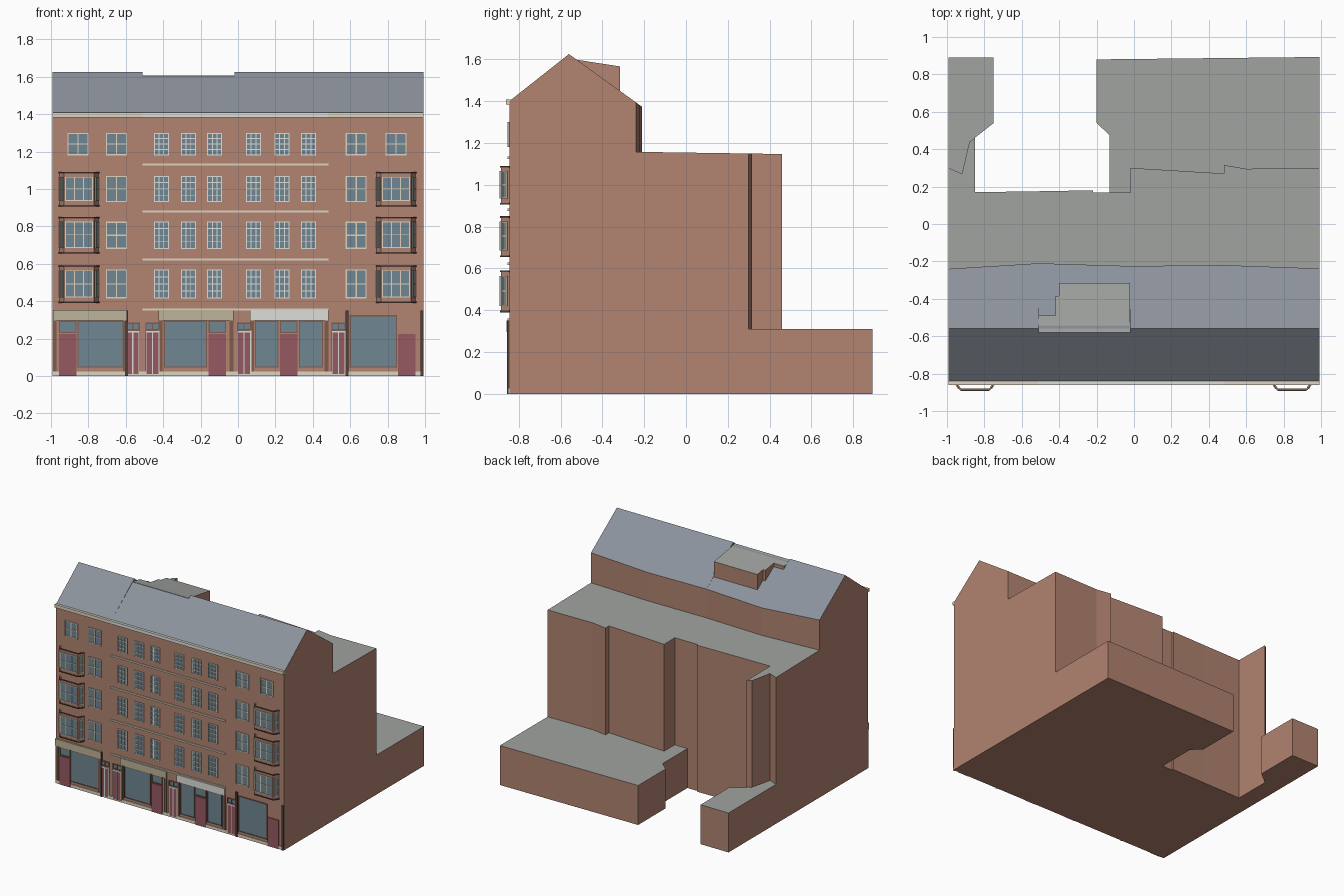
import bpy, bmesh
from mathutils import Vector

if "Cube" in bpy.data.objects:
    bpy.data.objects.remove(bpy.data.objects["Cube"])


def material(name, r, g, b):
    lin = [((c / 255 + 0.055) / 1.055) ** 2.4 for c in (r, g, b)]
    m = bpy.data.materials.new(name)
    m.diffuse_color = (*lin, 1)
    m.use_nodes = True
    m.node_tree.nodes["Principled BSDF"].inputs["Base Color"].default_value = m.diffuse_color
    return m


BRICK = material("brick", 178, 132, 113)
SLATE = material("slate", 140, 146, 156)
FLAT = material("flat_roof", 160, 163, 160)
CREAM = material("cream", 222, 212, 192)
BEIGE = material("beige", 190, 180, 152)
WHITE = material("white", 222, 222, 216)
GLASS = material("glass", 112, 134, 145)
RED = material("red_door", 150, 90, 98)
BROWN = material("brown", 128, 92, 76)
DARK = material("dark_frame", 82, 64, 58)
FRONT = -0.845


class Part:
    """One named object, collected in a bmesh with several materials."""

    def __init__(self, name, *mats):
        self.name, self.mats, self.bm = name, list(mats), bmesh.new()

    def slab(self, p, q, out, inn, z0, z1, mat):
        # upright slab along plan line p-q, from offset `out` outward to `inn` inward
        if mat not in self.mats:
            self.mats.append(mat)
        p, q = Vector(p), Vector(q)
        d = (q - p).normalized()
        n = Vector((-d.y, d.x))
        plan = (p - n * out, q - n * out, q + n * inn, p + n * inn)
        v = [self.bm.verts.new((c.x, c.y, z)) for z in (z0, z1) for c in plan]
        for f in ((3, 2, 1, 0), (4, 5, 6, 7), (0, 1, 5, 4), (1, 2, 6, 5), (2, 3, 7, 6), (3, 0, 4, 7)):
            self.bm.faces.new([v[i] for i in f]).material_index = self.mats.index(mat)

    def panel(self, x0, x1, z0, z1, mat, out=0.006):
        self.slab((x0, FRONT), (x1, FRONT), out, 0.005, z0, z1, mat)

    def window(self, p, q, z0, z1, cols, rows, mat=CREAM, bar=0.006):
        p, q = Vector(p), Vector(q)
        w = (q - p).length
        d = (q - p) / w
        self.slab(p, q, 0.003, 0.003, z0, z1, GLASS)
        for i in range(cols + 1):
            s = (w - bar) * i / cols
            self.slab(p + d * s, p + d * (s + bar), 0.008, 0.002, z0, z1, mat)
        for i in range(rows + 1):
            z = z0 + (z1 - z0 - bar) * i / rows
            self.slab(p, q, 0.0075, 0.002, z, z + bar, mat)

    def roof_colours(self, roof):
        # bricks on upright faces, roof material on upward faces
        self.mats = [BRICK, roof]
        bmesh.ops.recalc_face_normals(self.bm, faces=self.bm.faces)
        self.bm.normal_update()
        for f in self.bm.faces:
            f.material_index = int(f.normal.z > 0.3)

    def finish(self):
        me = bpy.data.meshes.new(self.name)
        self.bm.to_mesh(me)
        self.bm.free()
        for m in self.mats:
            me.materials.append(m)
        ob = bpy.data.objects.new(self.name, me)
        bpy.context.collection.objects.link(ob)
        return ob


def prism(name, outline, z0, top, roof):
    part = Part(name)
    lo = [part.bm.verts.new((x, y, z0)) for x, y in outline]
    hi = [part.bm.verts.new((x, y, top(y))) for x, y in outline]
    part.bm.faces.new(lo)
    part.bm.faces.new(hi)
    for i in range(len(lo)):
        j = (i + 1) % len(lo)
        part.bm.faces.new((lo[i], lo[j], hi[j], hi[i]))
    part.roof_colours(roof)
    part.finish()


# Front house row: gabled section lofted along x, ridge cut lower beside the dormer
main = Part("gabled_main_block")
HIGH = ((-0.56, 1.625), (-0.553, 1.62))
LOW = ((-0.58, 1.605), (-0.545, 1.603))
stations = ((-0.993, -0.24, HIGH), (-0.51, -0.21, HIGH), (-0.51, -0.21, LOW), (-0.02, -0.225, LOW),
            (-0.02, -0.225, HIGH), (0.48, -0.22, HIGH), (0.993, -0.238, HIGH))
rings = []
for x, eave, ridge in stations:
    prof = ((FRONT, 0), (FRONT, 1.4), *ridge, (eave, 1.625 - 0.72 * (eave + 0.56)), (eave, 0))
    rings.append([main.bm.verts.new((x, y, z)) for y, z in prof])
for a, b in zip(rings, rings[1:]):
    for i in range(6):
        j = (i + 1) % 6
        main.bm.faces.new((a[i], b[i], b[j], a[j]))
main.bm.faces.new(rings[0])
main.bm.faces.new(rings[-1])
bmesh.ops.remove_doubles(main.bm, verts=main.bm.verts, dist=0.0005)
main.roof_colours(SLATE)
main.finish()

# Roof dormer on the back slope
prism("roof_dormer", [(-0.51, -0.58), (-0.022, -0.58), (-0.022, -0.315), (-0.40, -0.315), (-0.40, -0.385),
                      (-0.42, -0.385), (-0.42, -0.49), (-0.51, -0.49)],
      1.42, lambda y: 1.607 - 0.155 * (y + 0.58), FLAT)

# Four-storey rear extension with its slanted left tail
prism("rear_extension", [(-0.993, -0.26), (0.993, -0.26), (0.993, 0.30), (0.6, 0.295), (0.48, 0.315), (0.48, 0.27),
                         (-0.02, 0.30), (-0.02, 0.168), (-0.22, 0.168), (-0.22, 0.18), (-0.51, 0.175),
                         (-0.85, 0.17), (-0.85, 0.46), (-0.88, 0.44), (-0.92, 0.27), (-0.993, 0.30)],
      0, lambda y: 1.157 - 0.015 * (y + 0.2), FLAT)

# Single-storey yard buildings either side of the courtyard
prism("low_yard_building_right", [(-0.13, 0.1), (0.993, 0.1), (0.993, 0.893), (-0.2, 0.88), (-0.2, 0.54),
                                  (-0.13, 0.475)], 0, lambda y: 0.31, FLAT)
prism("low_yard_building_left", [(-0.993, 0.1), (-0.852, 0.1), (-0.852, 0.46), (-0.75, 0.54), (-0.75, 0.89),
                                 (-0.993, 0.89)], 0, lambda y: 0.31, FLAT)

# Cornice, string courses and plinth
trim = Part("cornice_and_bands")
for x0, x1, m in ((-0.993, -0.51, CREAM), (-0.51, 0.483, WHITE), (0.483, 0.993, CREAM)):
    trim.panel(x0, x1, 1.383, 1.408, m, 0.015)
for z in (0.355, 0.623, 0.88, 1.13):
    trim.panel(-0.51, 0.483, z - 0.006, z + 0.006, CREAM, 0.008)
trim.panel(-0.993, 0.993, 0, 0.025, CREAM, 0.005)
trim.finish()

# Upper windows
ROWS = ((0.415, 0.57), (0.68, 0.825), (0.93, 1.07), (1.18, 1.30))
for n, (z0, z1) in enumerate(ROWS):
    small = Part(f"small_pane_windows_floor_{n + 1}")
    for x in (-0.41, -0.265, -0.125, 0.083, 0.235, 0.377):
        small.window((x - 0.04, FRONT), (x + 0.04, FRONT), z0, z1, 3, 4, WHITE, 0.005)
    small.finish()
    cross = Part(f"cross_windows_floor_{n + 1}")
    for x in (-0.65, 0.632) + ((-0.855, 0.845) if n == 3 else ()):
        cross.window((x - 0.056, FRONT), (x + 0.056, FRONT), z0, z1, 2, 2)
    cross.finish()

# Bay windows: thin open-topped shells, left and right on three floors
for n, (z0, z1) in enumerate(((0.39, 0.59), (0.655, 0.85), (0.905, 1.09))):
    for side, cx in (("left", -0.85), ("right", 0.845)):
        bay = Part(f"bay_window_{side}_{n + 1}", BRICK)
        plan = [(cx - 0.105, FRONT), (cx - 0.08, -0.885), (cx + 0.08, -0.885), (cx + 0.105, FRONT)]
        for i, (p, q) in enumerate(zip(plan, plan[1:])):
            bay.slab(p, q, 0, 0.006, z0, z1, BRICK)
            a, b = Vector(p), Vector(q)
            e = 0.03 if i == 1 else 0.2
            bay.window(a.lerp(b, e), b.lerp(a, e), z0 + 0.03, z1 - 0.025, 3 if i == 1 else 1, 2, bar=0.005)
            for z in (z0, z1 - 0.008):
                bay.slab(p, q, 0.004, 0, z, z + 0.008, DARK)
        bay.window((cx - 0.09, FRONT), (cx + 0.09, FRONT), z0 + 0.03, z1 - 0.025, 3, 2)
        bay.finish()

# Shopfronts: x range, fascia colour, windows, door
SHOPS = (("shopfront_left", -0.99, -0.595, BEIGE, [(-0.858, -0.612)], -0.91),
         ("shopfront_middle", -0.425, -0.025, BEIGE, [(-0.395, -0.165)], -0.11),
         ("shopfront_pharmacy_bay", 0.065, 0.483, WHITE, [(0.09, 0.217), (0.325, 0.455)], 0.271),
         ("shopfront_right", 0.59, 0.985, None, [(0.597, 0.85)], 0.902))
for name, x0, x1, fascia, panes, door in SHOPS:
    shop = Part(name)
    if fascia:
        shop.panel(x0, x1, 0.297, 0.352, fascia, 0.014)
        for x in (x0, x1 - 0.02):
            shop.panel(x, x + 0.02, 0.025, 0.297, BROWN, 0.008)
    for a, b in panes:
        shop.window((a, FRONT), (b, FRONT), 0.045, 0.295 if fascia else 0.325, 1, 1, BROWN)
    shop.panel(door - 0.047, door + 0.047, 0, 0.225, RED, 0.008)
    if fascia:
        shop.window((door - 0.047, FRONT), (door + 0.047, FRONT), 0.23, 0.295, 1, 1, BROWN)
    shop.finish()

# Paired house entrances with glazed fanlights
for n, x in enumerate((-0.563, -0.457, 0.033, 0.538)):
    entry = Part(f"house_entrance_{n + 1}")
    entry.panel(x - 0.038, x + 0.038, 0.01, 0.235, RED, 0.006)
    for dx in (-0.038, -0.003, 0.032):
        entry.panel(x + dx, x + dx + 0.006, 0.01, 0.235, WHITE, 0.009)
    entry.panel(x - 0.038, x + 0.038, 0.232, 0.242, WHITE, 0.009)
    entry.window((x - 0.038, FRONT), (x + 0.038, FRONT), 0.245, 0.285, 2, 1, BROWN)
    entry.finish()

# Dark downpipe piers
piers = Part("dark_piers")
for x in (-0.595, 0.582, 0.985):
    piers.panel(x - 0.008, x + 0.008, 0, 0.35, DARK, 0.01)
piers.finish()
